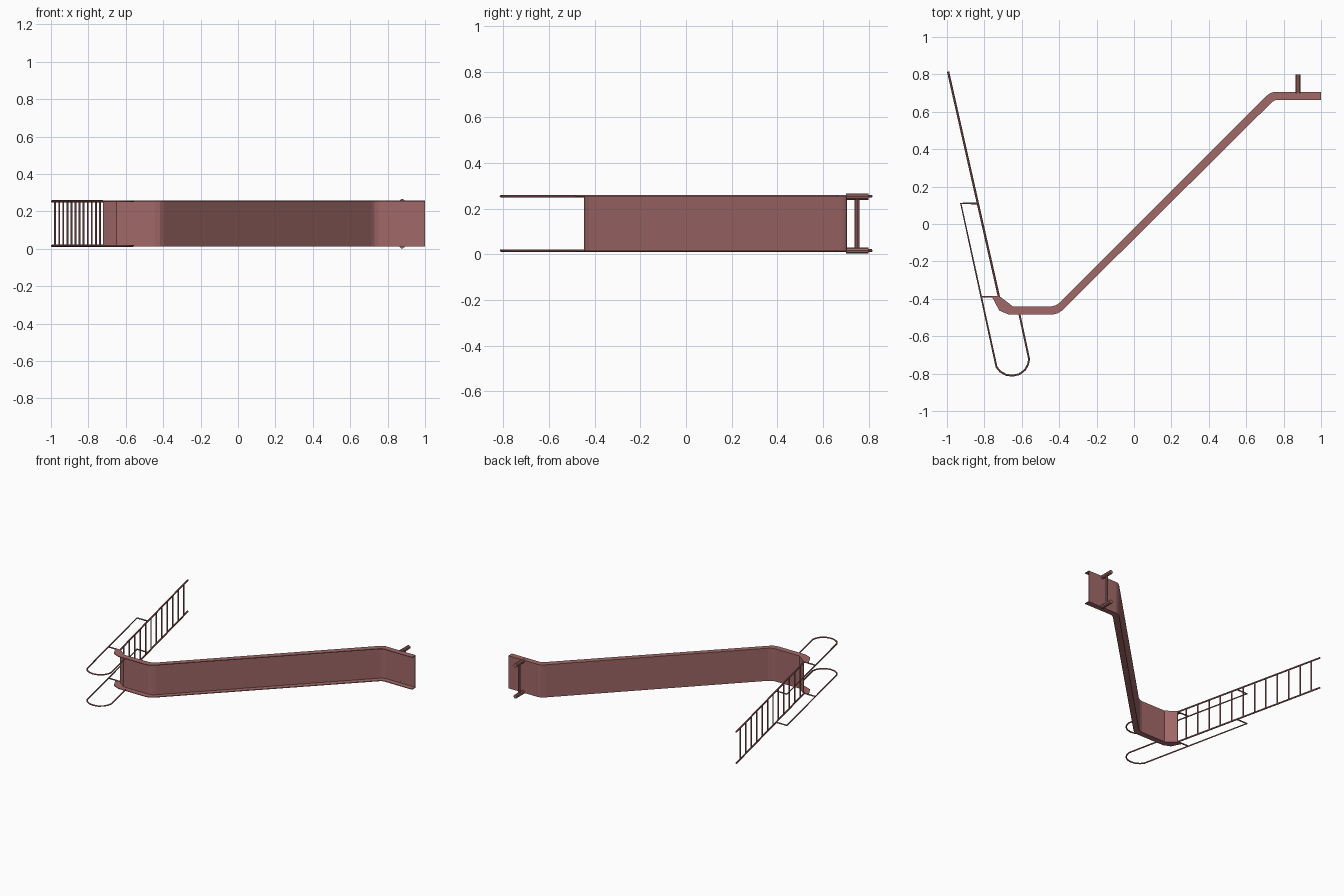
import bpy, bmesh

if "Cube" in bpy.data.objects:
    bpy.data.objects.remove(bpy.data.objects["Cube"])

mat = bpy.data.materials.new("dusty_red")
mat.diffuse_color = (0.36, 0.14, 0.14, 1)
mat.use_nodes = True
mat.node_tree.nodes["Principled BSDF"].inputs["Base Color"].default_value = mat.diffuse_color
Z_LOW, Z_HIGH = 0.011, 0.259   # outer faces of the two slide sides
RAILS = (("lower", 0.016), ("upper", 0.254))


def tube(name, points, radius, res=2):
    """Round bar along a path, turned into a mesh."""
    cu = bpy.data.curves.new(name, 'CURVE')
    cu.dimensions = '3D'
    cu.bevel_depth = radius
    cu.bevel_resolution = res
    cu.use_fill_caps = True
    sp = cu.splines.new('POLY')
    sp.points.add(len(points) - 1)
    for p, co in zip(sp.points, points):
        p.co = (*co, 1)
    ob = bpy.data.objects.new(name, cu)
    bpy.context.collection.objects.link(ob)
    bpy.ops.object.select_all(action='DESELECT')
    ob.select_set(True)
    bpy.context.view_layer.objects.active = ob
    bpy.ops.object.convert(target='MESH')
    ob = bpy.context.object
    ob.data.materials.clear()
    ob.data.materials.append(mat)
    bpy.ops.object.shade_smooth_by_angle()
    return ob


def prism(name, outline_a, outline_b, z0, z1):
    """Solid strip between two matching polylines, from z0 to z1."""
    bm = bmesh.new()
    rows = [[bm.verts.new((x, y, z)) for x, y in line]
            for line, z in ((outline_a, z0), (outline_b, z0), (outline_b, z1), (outline_a, z1))]
    n = len(outline_a)
    for r in range(4):
        a, b = rows[r], rows[(r + 1) % 4]
        for i in range(n - 1):
            bm.faces.new((a[i], a[i + 1], b[i + 1], b[i]))
    for i in (0, n - 1):
        bm.faces.new([row[i] for row in rows])
    bmesh.ops.recalc_face_normals(bm, faces=bm.faces)
    me = bpy.data.meshes.new(name)
    bm.to_mesh(me)
    bm.free()
    me.materials.append(mat)
    ob = bpy.data.objects.new(name, me)
    bpy.context.collection.objects.link(ob)
    return ob


# Slide channel profile: bed side and rim side
bed = [(-0.717, -0.388), (-0.682, -0.414), (-0.647, -0.441), (-0.444, -0.441), (-0.418, -0.435),
       (-0.396, -0.42), (0.71, 0.686), (0.728, 0.7), (0.749, 0.706), (1.0, 0.706)]
rim = [(-0.76, -0.388), (-0.72, -0.463), (-0.668, -0.485), (-0.438, -0.485), (-0.408, -0.478),
       (-0.385, -0.463), (0.735, 0.649), (0.75, 0.66), (0.768, 0.664), (1.0, 0.664)]
bed_top = [(b[0] + (r[0] - b[0]) * 0.12, b[1] + (r[1] - b[1]) * 0.12) for b, r in zip(bed, rim)]
T = 0.005
prism("slide_bed", bed, bed_top, Z_LOW + T, Z_HIGH - T)
prism("slide_side_lower", bed, rim, Z_LOW, Z_LOW + T)
prism("slide_side_upper", bed, rim, Z_HIGH - T, Z_HIGH)

# Ladder
top, foot = (-0.722, -0.39), (-0.994, 0.815)
for side, z in RAILS:
    tube(f"ladder_rail_{side}", [(*top, z), (*foot, z)], 0.006)
RUNGS = 12
for i in range(RUNGS):
    t = 0.06 + 0.88 * i / (RUNGS - 1)
    x, y = (top[k] + (foot[k] - top[k]) * t for k in (0, 1))
    tube(f"ladder_rung_{i + 1}", [(x, y, RAILS[0][1]), (x, y, RAILS[1][1])], 0.005)

# Looped handrails with their braces
loop = [(-0.838, 0.11), (-0.926, 0.11), (-0.735, -0.765), (-0.715, -0.789), (-0.685, -0.806),
        (-0.65, -0.811), (-0.613, -0.803), (-0.583, -0.78), (-0.567, -0.752), (-0.561, -0.722),
        (-0.614, -0.475)]
for side, z in RAILS:
    tube(f"handrail_{side}", [(x, y, z) for x, y in loop], 0.0052)
    tube(f"handrail_brace_{side}", [(-0.817, -0.389, z), (-0.722, -0.389, z)], 0.005)

# Support legs at the exit, joined by a cross bar
for side, z in (("lower", 0.016), ("upper", 0.252)):
    tube(f"exit_leg_{side}", [(0.877, 0.7, z), (0.877, 0.8, z)], 0.0145, 3)
tube("exit_cross_bar", [(0.877, 0.752, 0.016), (0.877, 0.752, 0.252)], 0.009, 2)
